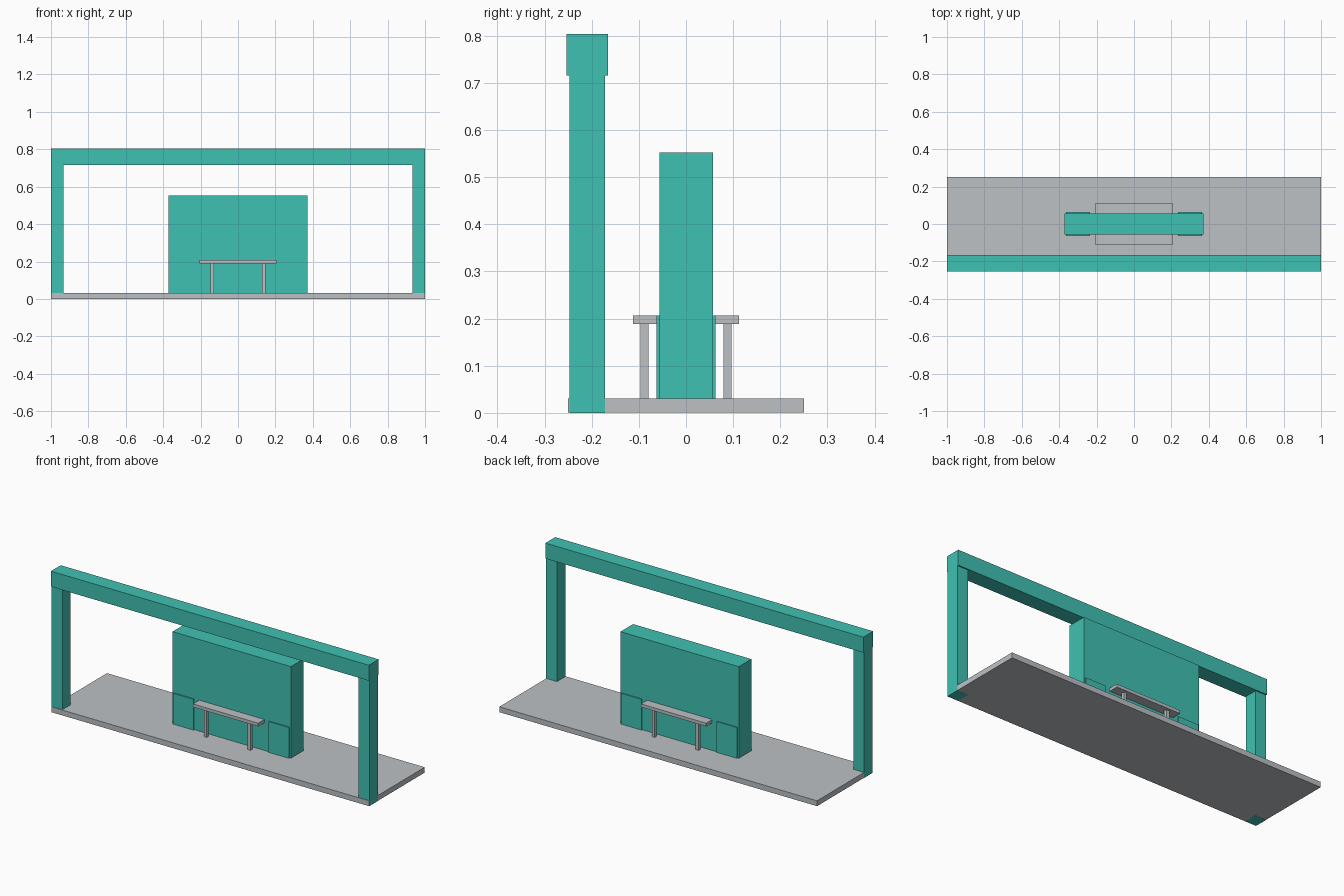
import bpy

if "Cube" in bpy.data.objects:
    bpy.data.objects.remove(bpy.data.objects["Cube"])


def material(name, rgb):
    m = bpy.data.materials.new(name)
    m.diffuse_color = (*rgb, 1.0)
    m.use_nodes = True
    m.node_tree.nodes["Principled BSDF"].inputs["Base Color"].default_value = m.diffuse_color
    return m


teal = material("teal paint", (0.051, 0.533, 0.445))
grey = material("light grey concrete", (0.503, 0.533, 0.558))


def box(name, x, y, z, mat):
    """Axis-aligned box from (min, max) ranges."""
    bpy.ops.mesh.primitive_cube_add(size=1, location=[sum(r) / 2 for r in (x, y, z)])
    ob = bpy.context.object
    ob.name = name
    ob.scale = [r[1] - r[0] for r in (x, y, z)]
    bpy.ops.object.transform_apply(location=False, rotation=False, scale=True)
    ob.data.materials.append(mat)
    return ob


def span(sign, near, far):
    """Range between two distances from the centre, on the chosen side."""
    return tuple(sorted((sign * near, sign * far)))


# Platform, a hair inside the posts so their outer faces and feet show
box("platform", (-0.9995, 0.9995), (-0.25, 0.25), (0.0005, 0.031), grey)

# Gateway: top beam on two posts
box("gate_beam", (-1, 1), (-0.253, -0.165), (0.715, 0.803), teal)
for sx, side in ((-1, "left"), (1, "right")):
    box(f"gate_post_{side}", span(sx, 0.932, 1.0), (-0.247, -0.172), (0, 0.716), teal)

# Central wall
box("wall", (-0.372, 0.372), (-0.056, 0.057), (0.01, 0.552), teal)

# Low panels and a bench on both faces of the wall
for sy, face in ((-1, "front"), (1, "back")):
    box(f"bench_seat_{face}", (-0.205, 0.205), span(sy, 0.05, 0.112), (0.189, 0.207), grey)
    for sx, side in ((-1, "left"), (1, "right")):
        box(f"wall_panel_{face}_{side}", span(sx, 0.236, 0.364),
            span(sy, 0.05, 0.063), (0.02, 0.206), teal)
        box(f"bench_leg_{face}_{side}", span(sx, 0.129, 0.147),
            span(sy, 0.079, 0.097), (0.02, 0.19), grey)
